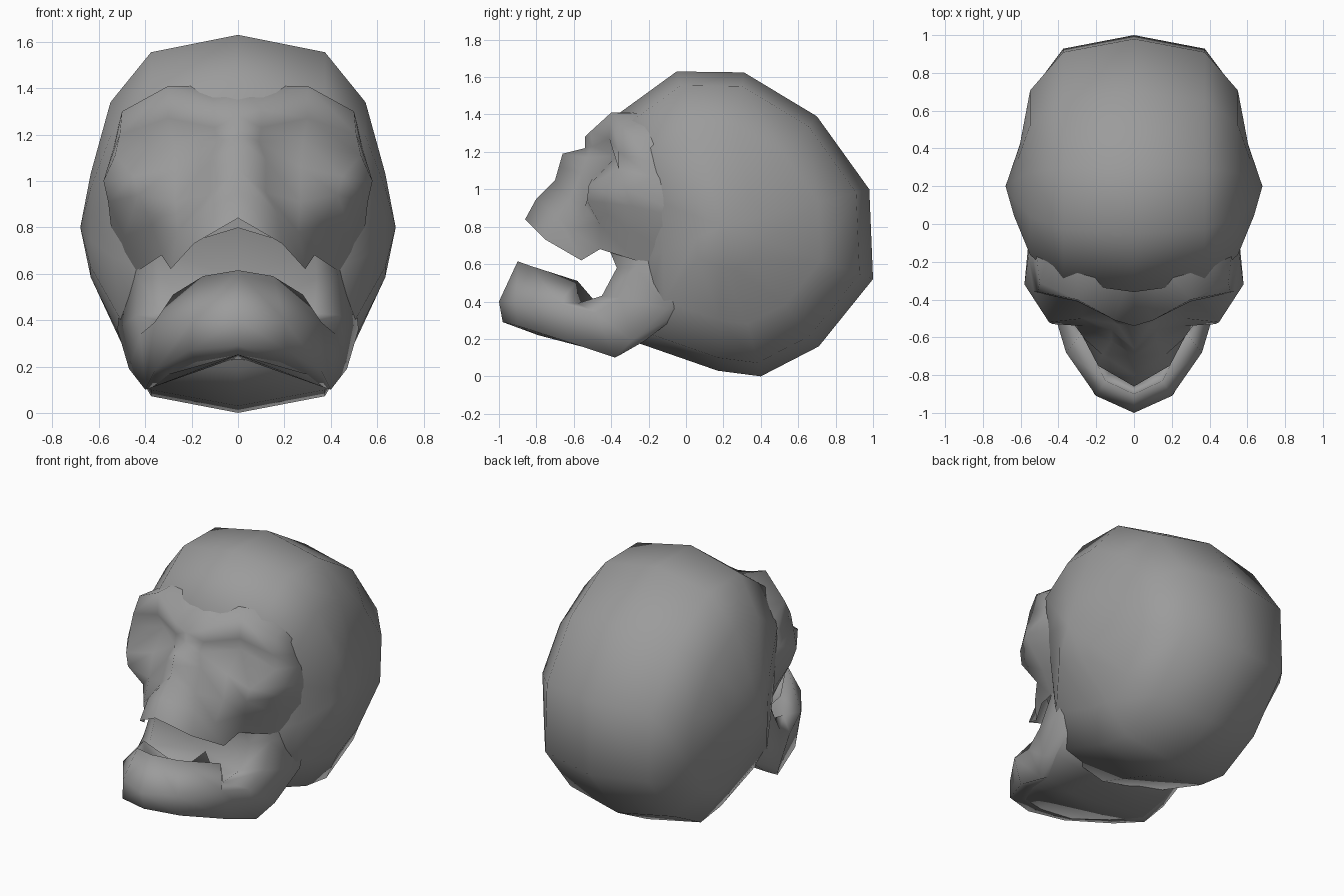
import bpy, bmesh
from mathutils import Vector

CENTRE = Vector((0, 0, 0.7))
bone = bpy.data.materials.new("grey_bone")
bone.diffuse_color = (.33, .33, .33, 1)


def make_half(name, rows, thickness=0.0, close=False, pole=None):
    """Bridge rows of points into a smooth half surface, mirrored across x."""
    bm = bmesh.new()
    grid = [[bm.verts.new(p) for p in row] for row in rows]
    for a, b in zip(grid, grid[1:]):
        n = len(a)
        for i in range(n if close else n - 1):
            j = (i + 1) % n
            bm.faces.new((a[i], a[j], b[j], b[i]))
    if pole:
        tip = bm.verts.new(pole)
        last = grid[-1]
        for i in range(len(last)):
            bm.faces.new((last[i], last[(i + 1) % len(last)], tip))
    bmesh.ops.recalc_face_normals(bm, faces=bm.faces)
    # normals face outward from the head centre
    total = sum(f.normal.dot(f.calc_center_median() - CENTRE) for f in bm.faces)
    if total < 0:
        bmesh.ops.reverse_faces(bm, faces=bm.faces)
    me = bpy.data.meshes.new(name)
    bm.to_mesh(me)
    bm.free()
    me.materials.append(bone)
    for p in me.polygons:
        p.use_smooth = True
    ob = bpy.data.objects.new(name, me)
    bpy.context.collection.objects.link(ob)
    m = ob.modifiers.new("mirror", 'MIRROR')
    m.use_clip = True
    m.merge_threshold = 0.002
    if thickness:
        s = ob.modifiers.new("thickness", 'SOLIDIFY')
        s.thickness = thickness
        s.offset = -1
    return ob


# Cranium: side outline shrunk towards a pole at the temple
outline = [(-.05, 1.63), (.31, 1.625), (.70, 1.39), (.98, 1.0), (1.0, .52),
           (.71, .16), (.40, 0), (.17, .03), (-.29, .19), (-.3, .6),
           (-.33, 1.0), (-.36, 1.405)]
cy, cz = .2, .8
# each ring: width, scale, narrowing to the back, narrowing to the bottom
rings = [(0, 1, 0, 0), (.375, .91, 0, 0), (.55, .65, 0, .11), (.635, .28, .14, 0)]
make_half("cranium",
          [[(x - back * max(0, y - cy) * s - low * max(0, cz - z) * s,
             cy + (y - cy) * s, cz + (z - cz) * s) for y, z in outline]
           for x, s, back, low in rings], close=True, pole=(.68, cy, cz))

# Face: rows from forehead to upper teeth, centre line to temple (ends buried)
face = [
    [(0, -.2, 1.41), (.12, -.18, 1.41), (.3, -.08, 1.40), (.40, 0, 1.30), (.42, .1, 1.2)],
    [(0, -.54, 1.28), (.1, -.51, 1.31), (.3, -.40, 1.41), (.50, -.31, 1.30), (.47, .1, 1.12)],
    [(0, -.54, 1.22), (.1, -.50, 1.23), (.3, -.41, 1.27), (.51, -.36, 1.20), (.50, .1, 1.05)],
    [(0, -.66, 1.19), (.09, -.53, 1.17), (.28, -.37, 1.18), (.53, -.36, 1.11), (.53, .1, 1.0)],
    [(0, -.68, 1.12), (.12, -.56, 1.09), (.27, -.50, 1.06), (.45, -.52, 1.02), (.58, -.32, 1.0), (.54, .1, .92)],
    [(0, -.70, 1.05), (.12, -.62, .95), (.27, -.54, .91), (.43, -.53, .94), (.56, -.29, .91), (.54, .1, .82)],
    [(0, -.80, .95), (.17, -.69, .86), (.26, -.61, .78), (.37, -.46, .81), (.49, -.26, .76), (.53, .1, .65)],
    [(0, -.86, .84), (.19, -.75, .73), (.29, -.56, .62), (.33, -.46, .68), (.42, -.27, .62), (.48, .1, .5)],
]
for row in face:
    if len(row) == 5:   # add the lateral rim of the eye socket
        a, b = Vector(row[3]), Vector(row[4])
        row.insert(4, tuple(a.lerp(b, .4) + Vector((.03, 0, 0))))
make_half("face", face)

# Lower jaw and mouth lining: stations from chin up to the cheek,
# inner centre, top edge, side, lower edge, underside
jaw = [
    [(0, -.85, .30), (0, -.90, .615), (0, -1.0, .40), (0, -.98, .29), (0, -.86, .25)],
    [(.13, -.77, .30), (.15, -.83, .59), (.20, -.91, .40), (.21, -.90, .27), (.18, -.79, .22)],
    [(.18, -.55, .30), (.28, -.58, .51), (.36, -.68, .39), (.36, -.62, .18), (.30, -.58, .165)],
    [(.12, -.40, .30), (.30, -.58, .39), (.42, -.48, .34), (.40, -.38, .10), (.37, -.36, .11)],
    [(0, -.34, .42), (.33, -.45, .43), (.44, -.35, .42), (.47, -.29, .19), (.42, -.22, .19)],
    [(0, -.33, .58), (.34, -.37, .58), (.43, -.27, .58), (.52, -.10, .36), (.44, 0, .36)],
    [(0, -.36, .80), (.33, -.42, .70), (.42, -.24, .67), (.50, 0, .55), (.44, .08, .5)],
]
make_half("lower_jaw", jaw)

# Mouth floor: closes the underside between jaw and cranium
floor = [[(0, -.86, .25), (.18, -.79, .22)],
         [(0, -.6, .25), (.30, -.58, .165)],
         [(0, -.36, .24), (.37, -.36, .11)],
         [(0, -.2, .22), (.42, -.22, .19)],
         [(0, 0, .2), (.44, 0, .36)]]
make_half("mouth_floor", floor, thickness=.01)
